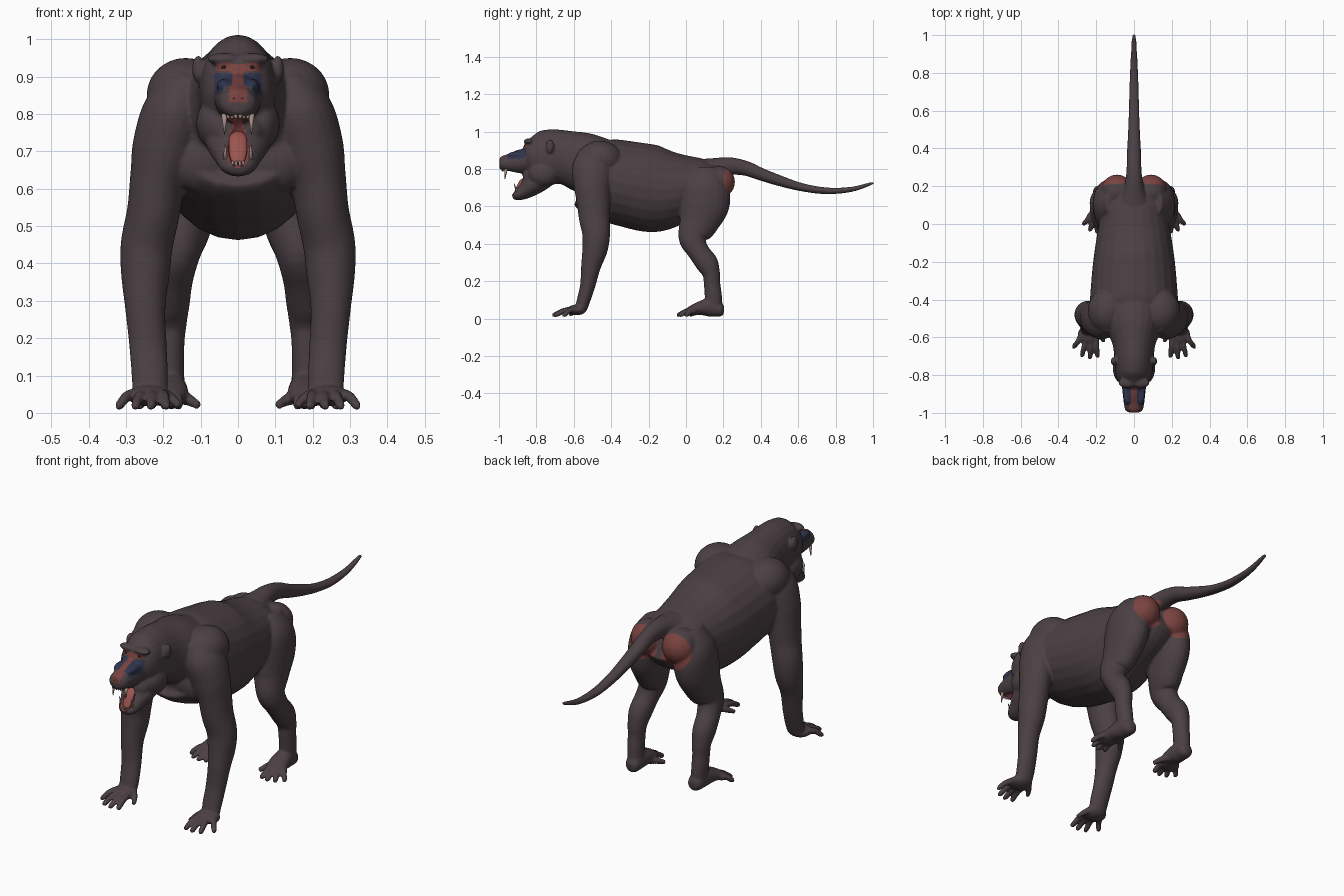
import bpy, bmesh, math
from mathutils import Vector, Matrix


def mat(name, rgb):
    m = bpy.data.materials.new(name)
    m.diffuse_color = (*rgb, 1)
    return m


SKIN = mat("dark_skin", (.072, .052, .058))
RED = mat("red_skin", (.19, .055, .05))
BLUE = mat("blue_cheek", (.03, .036, .075))
MOUTH = mat("mouth_red", (.25, .06, .055))
TONGUE = mat("tongue_red", (.33, .09, .08))
TOOTH = mat("tooth", (.36, .26, .22))
DARK = mat("dark_eye", (.02, .012, .012))


def spline(pts, sub):
    """Catmull-Rom through rows of numbers."""
    out = []
    for i in range(len(pts) - 1):
        p = [pts[max(i - 1, 0)], pts[i], pts[i + 1], pts[min(i + 2, len(pts) - 1)]]
        for k in range(sub):
            t = k / sub
            out.append([.5 * (2 * b + (c - a) * t + (2 * a - 5 * b + 4 * c - d) * t * t
                              + (3 * b - a - 3 * c + d) * t ** 3) for a, b, c, d in zip(*p)])
    return out + [list(pts[-1])]


def tube(bm, pts, s=1, sub=6, n=24):
    """Loft ellipses: rows are x, y, z, side radius, other radius."""
    rows = spline(pts, sub)
    cs = [Vector((r[0] * s, r[1], r[2])) for r in rows]
    rings = []
    for i, r in enumerate(rows):
        t = (cs[min(i + 1, len(cs) - 1)] - cs[max(i - 1, 0)]).normalized()
        side = (Vector((1, 0, 0)) - t * t.x).normalized()
        up = t.cross(side)
        rings.append([bm.verts.new(cs[i] + side * r[3] * math.cos(a) + up * r[4] * math.sin(a))
                      for a in (2 * math.pi * k / n for k in range(n))])
    for a, b in zip(rings, rings[1:]):
        for k in range(n):
            bm.faces.new((a[k], a[(k + 1) % n], b[(k + 1) % n], b[k]))
    bm.faces.new(rings[0])
    bm.faces.new(rings[-1])


def ball(bm, c, r, s=1):
    bmesh.ops.create_uvsphere(bm, u_segments=24, v_segments=14, radius=1,
                              matrix=Matrix.Translation((c[0] * s, c[1], c[2])) @ Matrix.Diagonal((*r, 1)))


def cone(bm, base, tip, r):
    d = Vector(tip) - Vector(base)
    m = Matrix.Translation((Vector(base) + Vector(tip)) / 2) @ d.to_track_quat('Z', 'Y').to_matrix().to_4x4()
    bmesh.ops.create_cone(bm, cap_ends=True, segments=10, radius1=r, radius2=r * .12,
                          depth=d.length, matrix=m)


def make(name, bm, *mats):
    bmesh.ops.recalc_face_normals(bm, faces=bm.faces)
    me = bpy.data.meshes.new(name)
    bm.to_mesh(me)
    bm.free()
    for m in mats:
        me.materials.append(m)
    for p in me.polygons:
        p.use_smooth = True
    o = bpy.data.objects.new(name, me)
    bpy.context.collection.objects.link(o)
    return o


bm = bmesh.new()
# torso
tube(bm, [(0, -.61, .79, .10, .10), (0, -.55, .79, .18, .175), (0, -.45, .752, .23, .215),
          (0, -.3, .717, .226, .23), (0, -.15, .692, .21, .23), (0, 0, .70, .185, .178),
          (0, .12, .718, .155, .14), (0, .2, .745, .11, .09)])
# tail
tube(bm, [(0, .05, .79, .10, .06), (0, .15, .805, .065, .053), (0, .235, .815, .045, .047),
          (0, .32, .803, .038, .04), (0, .4, .772, .036, .034), (0, .5, .737, .031, .029),
          (0, .62, .702, .027, .022), (0, .75, .683, .024, .018), (0, .88, .69, .018, .014),
          (0, .98, .718, .012, .009), (0, 1.003, .726, .007, .005)])
# neck, skull, muzzle and lower jaw
tube(bm, [(0, -.42, .79, .17, .16), (0, -.55, .835, .145, .16), (0, -.64, .86, .113, .145),
          (0, -.72, .865, .104, .147), (0, -.79, .862, .098, .135), (0, -.835, .862, .084, .10),
          (0, -.865, .86, .055, .06)])
tube(bm, [(0, -.80, .86, .07, .06), (0, -.89, .838, .061, .064), (0, -.95, .831, .054, .048),
          (0, -.985, .828, .046, .038), (0, -.998, .828, .026, .02)])
tube(bm, [(0, -.73, .775, .095, .06), (0, -.81, .722, .086, .06), (0, -.865, .682, .062, .045),
          (0, -.905, .66, .047, .03), (0, -.928, .652, .024, .014)])
ball(bm, (0, -.835, .75), (.068, .04, .06))
ball(bm, (0, -.978, .85), (.023, .02, .02))

for s in (1, -1):
    # brow, eyelids, cheeks, nose ridges, ears
    ball(bm, (.038, -.84, .947), (.046, .028, .016), s)
    ball(bm, (.037, -.848, .925), (.022, .015, .011), s)
    ball(bm, (.06, -.765, .775), (.052, .08, .07), s)
    ball(bm, (.037, -.9, .876), (.021, .055, .018), s)
    ball(bm, (.107, -.727, .92), (.016, .022, .037), s)
    # shoulder blades, chest muscles, buttocks
    ball(bm, (.14, -.46, .85), (.105, .12, .10), s)
    ball(bm, (.10, -.53, .68), (.09, .06, .09), s)
    ball(bm, (.09, .172, .73), (.086, .09, .088), s)
    # arm
    tube(bm, [(.13, -.50, .90, .05, .07), (.165, -.50, .81, .087, .11), (.195, -.50, .71, .088, .10),
              (.214, -.495, .63, .075, .09), (.226, -.49, .54, .071, .083), (.244, -.48, .45, .07, .074),
              (.248, -.487, .37, .065, .068), (.248, -.508, .28, .054, .053), (.241, -.525, .18, .05, .041),
              (.236, -.547, .1, .049, .036), (.236, -.562, .05, .046, .032)], s)
    # hand, fingers and thumb
    ball(bm, (.24, -.585, .046), (.058, .052, .028), s)
    for x0, x1, y1 in ((.202, .193, -.708), (.228, .233, -.715), (.254, .274, -.705), (.28, .317, -.66)):
        tube(bm, [(x0, -.59, .048, .016, .018), ((x0 + x1) / 2, (y1 - .59) / 2, .043, .014, .015),
                  (x1, y1 + .012, .02, .013, .013), (x1, y1, .016, .008, .008)], s, 3, 12)
    tube(bm, [(.21, -.56, .055, .02, .02), (.178, -.59, .038, .015, .015),
              (.158, -.625, .019, .01, .01)], s, 3, 12)
    # leg
    tube(bm, [(.10, .11, .80, .05, .07), (.122, .107, .71, .088, .12), (.132, .10, .615, .088, .133),
              (.143, .066, .51, .075, .106), (.162, .036, .43, .062, .076), (.175, .066, .36, .055, .058),
              (.182, .112, .295, .053, .06), (.183, .135, .24, .046, .047), (.184, .139, .19, .041, .044),
              (.183, .146, .12, .039, .046), (.18, .15, .06, .038, .045)], s)
    # foot and toes
    tube(bm, [(.178, .203, .042, .018, .02), (.178, .185, .045, .036, .036), (.18, .13, .06, .043, .05),
              (.183, .07, .054, .05, .036), (.195, .02, .04, .05, .024), (.197, .0, .038, .04, .015)], s)
    for x0, x1, y1 in ((.162, .16, -.042), (.185, .195, -.05), (.208, .232, -.04), (.23, .264, -.008)):
        tube(bm, [(x0, .05, .042, .016, .018), ((x0 + x1) / 2, (y1 + .05) / 2, .038, .014, .015),
                  (x1, y1 + .012, .02, .013, .013), (x1, y1, .016, .008, .008)], s, 3, 12)
    tube(bm, [(.165, .09, .045, .022, .022), (.13, .055, .034, .016, .016),
              (.106, .02, .019, .011, .011)], s, 3, 12)
body = make("body", bm, SKIN)

# fuse the skin, soften it, then hollow the mouth
bm = bmesh.new()
MC, MR = Vector((0, -.955, .73)), Vector((.041, .10, .075))
ball(bm, MC, MR)
cutter = make("mouth_cutter", bm, SKIN)
cutter.hide_render = True
m = body.modifiers.new("fuse", 'REMESH')
m.mode, m.voxel_size = 'VOXEL', .006
m = body.modifiers.new("soften", 'SMOOTH')
m.factor, m.iterations = .5, 5
m = body.modifiers.new("mouth", 'BOOLEAN')
m.operation, m.object, m.solver = 'DIFFERENCE', cutter, 'EXACT'
mesh = bpy.data.meshes.new_from_object(body.evaluated_get(bpy.context.evaluated_depsgraph_get()))
body.modifiers.clear()
body.data = mesh
bpy.data.objects.remove(cutter)
mesh.materials.clear()
for k in (SKIN, RED, BLUE, MOUTH):
    mesh.materials.append(k)


def colour(c):
    x, y, z = abs(c.x), c.y, c.z
    q = c - MC
    if (q.x / MR.x) ** 2 + (q.y / MR.y) ** 2 + (q.z / MR.z) ** 2 < 1.03:
        return 3
    if y > .165 and (Vector((x, y, z)) - Vector((.092, .235, .722))).length < .088 and x > .012:
        return 1
    if y < -.835:
        if x < .016 and .865 < z < .935 or y < -.955 and x < .024 and .832 < z < .89:
            return 1
        if .014 < x < .06 and .913 < z < .936:
            return 1
        if y > -.955 and .016 < x < .063 and .852 < z < .908:
            return 2
    return 0


for p in mesh.polygons:
    p.material_index = colour(p.center)
    p.use_smooth = True

# tongue
bm = bmesh.new()
tube(bm, [(0, -.85, .745, .02, .012), (0, -.878, .732, .024, .012), (0, -.897, .70, .024, .011),
          (0, -.91, .675, .018, .008), (0, -.914, .668, .008, .004)])
make("tongue", bm, TONGUE)

# teeth: four fangs and two rows of small teeth
bm = bmesh.new()
for s in (1, -1):
    cone(bm, (.036 * s, -.962, .80), (.036 * s, -.968, .745), .009)
    cone(bm, (.034 * s, -.902, .672), (.034 * s, -.92, .722), .008)
    for k in range(3):
        ball(bm, (.006 + .01 * k, -.983 + .004 * k, .796), (.005, .004, .009), s)
        ball(bm, (.005 + .009 * k, -.92 + .004 * k, .667), (.004, .004, .008), s)
make("teeth", bm, TOOTH)

# eyes and nostrils
bm = bmesh.new()
for s in (1, -1):
    ball(bm, (.037, -.857, .925), (.009, .007, .006), s)
    ball(bm, (.011, -.993, .842), (.005, .005, .004), s)
make("eyes_and_nostrils", bm, DARK)
